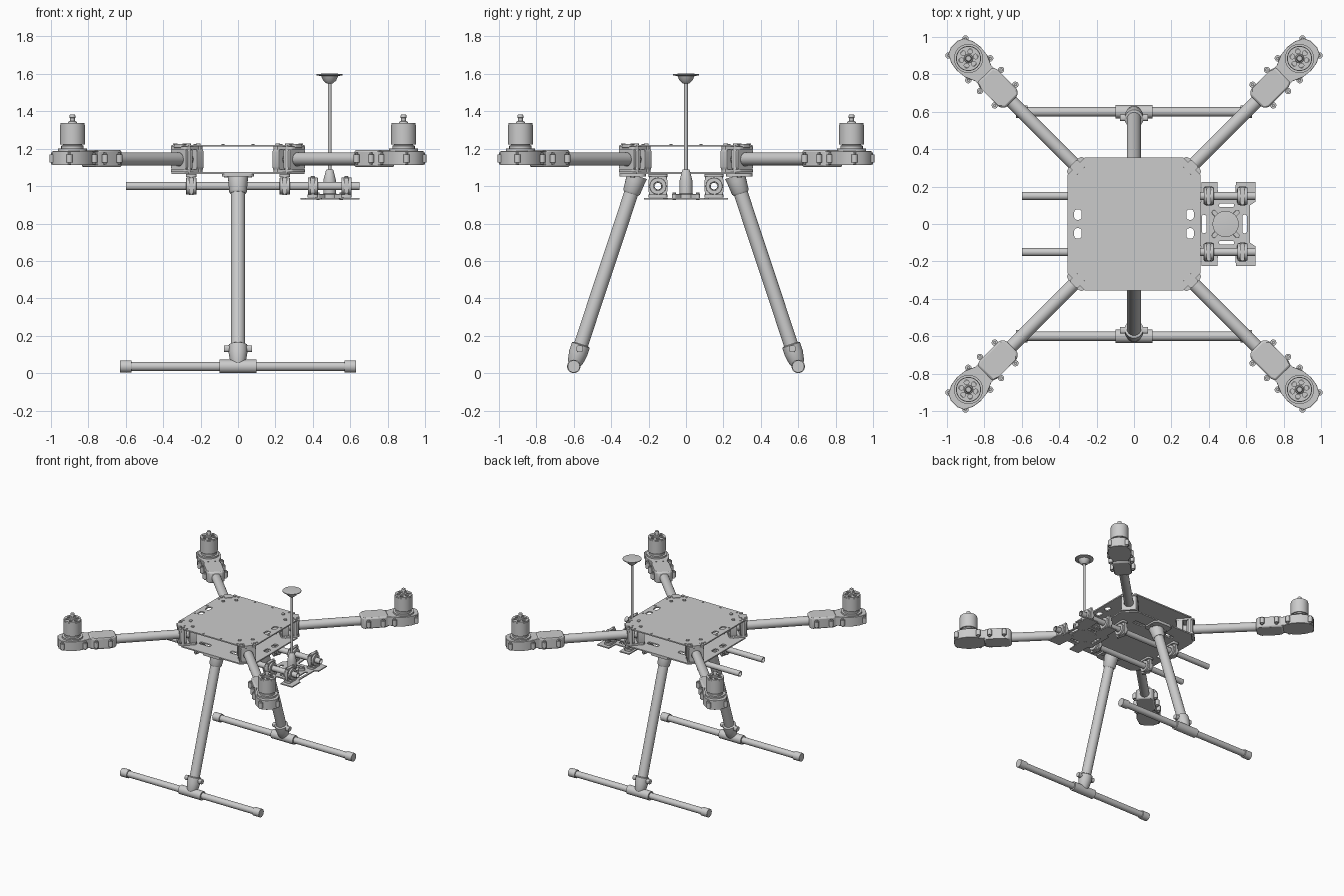
import bpy, bmesh
from math import sin, cos, pi, radians
from mathutils import Matrix, Vector

if "Cube" in bpy.data.objects:
    bpy.data.objects.remove(bpy.data.objects["Cube"])

I = Matrix.Identity(4)


def T(x, y, z):
    return Matrix.Translation((x, y, z))


def circle(r, cx=0, cy=0, n=24):
    return [(cx + r * cos(2 * pi * i / n), cy + r * sin(2 * pi * i / n)) for i in range(n)]


def rrect(w, h, r, cx=0, cy=0, n=4):
    pts = []
    for k, (sx, sy) in enumerate([(1, 1), (-1, 1), (-1, -1), (1, -1)]):
        for i in range(n + 1):
            a = (k + i / n) * pi / 2
            pts.append((cx + sx * (w / 2 - r) + r * cos(a), cy + sy * (h / 2 - r) + r * sin(a)))
    return pts


def ext(name, outlines, t, M=I, bevel=0):
    """Fill 2D outlines (inner ones are holes) and extrude t along local z."""
    cu = bpy.data.curves.new(name, 'CURVE')
    cu.dimensions, cu.fill_mode, cu.extrude = '2D', 'BOTH', t / 2
    for pts in outlines:
        s = cu.splines.new('POLY')
        s.points.add(len(pts) - 1)
        for p, (x, y) in zip(s.points, pts):
            p.co = (x, y, 0, 1)
        s.use_cyclic_u = True
    tmp = bpy.data.objects.new(name + "_outline", cu)
    me = bpy.data.meshes.new_from_object(tmp)
    bpy.data.objects.remove(tmp)
    bm = bmesh.new()
    bm.from_mesh(me)
    bmesh.ops.remove_doubles(bm, verts=bm.verts, dist=1e-5)
    return finish(name, bm, M, bevel)


def finish(name, bm, M, bevel=0):
    bmesh.ops.recalc_face_normals(bm, faces=bm.faces)
    me = bpy.data.meshes.new(name)
    bm.to_mesh(me)
    bm.free()
    ob = bpy.data.objects.new(name, me)
    bpy.context.collection.objects.link(ob)
    ob.matrix_world = M
    if bevel:
        b = ob.modifiers.new("bevel", 'BEVEL')
        b.width, b.segments, b.limit_method, b.angle_limit = bevel, 2, 'ANGLE', radians(40)
    return ob


def lathe(name, prof, M=I, n=24):
    """Revolve (radius, z) points and cap both ends."""
    bm = bmesh.new()
    rings = [[bm.verts.new((r * cos(2 * pi * i / n), r * sin(2 * pi * i / n), z)) for i in range(n)]
             for r, z in prof]
    for a, b in zip(rings, rings[1:]):
        for i in range(n):
            bm.faces.new((a[i], a[(i + 1) % n], b[(i + 1) % n], b[i]))
    bm.faces.new(rings[0])
    bm.faces.new(rings[-1])
    return finish(name, bm, M)


def along(p, q):
    p, q = Vector(p), Vector(q)
    return Matrix.Translation((p + q) / 2) @ (q - p).to_track_quat('Z', 'Y').to_matrix().to_4x4(), (q - p).length


def bar(name, outlines, p, q, M=I, bevel=0):
    A, length = along(p, q)
    return ext(name, outlines, length, M @ A, bevel)


def tube(name, p, q, r, M=I, wall=0.8):
    return bar(name, [circle(r), circle(r * wall)], p, q, M)


def rod(name, p, q, r, M=I, n=16):
    return bar(name, [circle(r, n=n)], p, q, M)


# body plates with slots along the sides
H, C = 0.355, 0.265
plate = [(H, -C), (H, C), (C, H), (-C, H), (-H, C), (-H, -C), (-C, -H), (C, -H)]
side_slots = [rrect(0.04, 0.055, 0.015, sx * 0.3, sy * 0.05) for sx in (-1, 1) for sy in (-1, 1)]
end_slots = [rrect(0.1, 0.035, 0.012, sx * 0.14, sy * 0.225) for sx in (-1, 1) for sy in (-1, 1)]
ext("top_plate", [plate] + side_slots, 0.01, T(0, 0, 1.216))
ext("bottom_plate", [plate] + side_slots + end_slots, 0.01, T(0, 0, 1.07))

# plate screws
for k in range(4):
    R = Matrix.Rotation(k * pi / 2, 4, 'Z')
    for y in (-0.23, -0.08, 0.08, 0.23):
        rod("plate_screw", (0.335, y, 1.22), (0.335, y, 1.225), 0.008, R, 10)

# four arms, each built along local +x
for k in range(4):
    R = Matrix.Rotation(pi / 4 + k * pi / 2, 4, 'Z')
    tube("arm_tube", (0.33, 0, 1.145), (1.05, 0, 1.145), 0.035, R)
    for d0, d1, w in ((0.325, 0.375, 0.13), (0.4, 0.45, 0.115)):
        bar("arm_clamp", [rrect(w, 0.136, 0.03), circle(0.036)], (d0, 0, 1.143), (d1, 0, 1.143), R, 0.005)
    for z in (1.082, 1.204):
        ext("arm_clamp_flange", [rrect(0.14, 0.12, 0.02)], 0.014, R @ T(0.388, 0, z))
    for y in (-0.05, 0.05):
        for d in (0.35, 0.425):
            rod("arm_clamp_bolt", (d, y, 1.065), (d, y, 1.228), 0.013, R, 12)
    ext("arm_hinge_cap", [rrect(0.06, 0.06, 0.01)], 0.02, R @ T(0.43, 0, 1.215), 0.004)

    # motor mount: tube clamp, tapering head, screw ears
    ext("motor_mount_clamp", [[(0.925, -0.045), (0.95, -0.068), (1.1, -0.068), (1.13, -0.055),
                               (1.13, 0.055), (1.1, 0.068), (0.95, 0.068), (0.925, 0.045)]],
        0.09, R @ T(0, 0, 1.147), 0.02)
    head = [(1.1, -0.06), (1.14, -0.06), (1.19, -0.083), (1.25, -0.09), (1.3, -0.082), (1.345, -0.058),
            (1.36, -0.025)]
    ext("motor_mount_head", [head + [(x, -y) for x, y in reversed(head)]], 0.075, R @ T(0, 0, 1.15), 0.015)
    ext("motor_mount_base", [circle(0.078, 1.2516)], 0.02, R @ T(0, 0, 1.19))
    for s in (-1, 1):
        for d, w in ((0.975, 0.078), (1.085, 0.08), (1.17, 0.083), (1.338, 0.064)):
            rod("mount_ear", (d, s * w, 1.125), (d, s * w, 1.17), 0.017, R, 14)
            rod("mount_ear_screw", (d, s * w, 1.115), (d, s * w, 1.18), 0.008, R, 10)

    # motor with spoked bell
    Mo = R @ T(1.2516, 0, 0)
    lathe("motor_stator", [(0.06, 1.195), (0.06, 1.215), (0.05, 1.22), (0.05, 1.32)], Mo)
    ext("motor_bell", [circle(0.067, n=32), circle(0.057, n=32)], 0.105, Mo @ T(0, 0, 1.275))
    holes = [circle(0.013, 0.04 * cos(a * pi / 3), 0.04 * sin(a * pi / 3), 10) for a in range(6)]
    ext("motor_bell_top", [circle(0.065, n=32)] + holes, 0.012, Mo @ T(0, 0, 1.332))
    lathe("motor_shaft", [(0.025, 1.335), (0.022, 1.345), (0.013, 1.348), (0.013, 1.365), (0.017, 1.366),
                          (0.014, 1.382)], Mo, 16)

# landing gear, both sides
for s in (-1, 1):
    top, foot = Vector((0, s * 0.262, 1.055)), Vector((0, s * 0.6, 0.036))
    d = (foot - top).normalized()
    tube("leg_tube", top, foot - d * 0.05, 0.038)
    ext("leg_socket_flange", [rrect(0.17, 0.14, 0.03)], 0.014, T(0, s * 0.285, 1.059))
    A, L = along(top, foot)
    lathe("leg_socket", [(0.056, -L / 2), (0.052, -L / 2 + 0.03), (0.047, -L / 2 + 0.09), (0.04, -L / 2 + 0.1)], A)
    for sx in (-1, 1):
        rod("leg_socket_bolt", (sx * 0.065, s * 0.285, 1.045), (sx * 0.065, s * 0.285, 1.066), 0.011)
    # foot tee
    lathe("leg_foot_collar", [(0.039, L / 2 - 0.125), (0.05, L / 2 - 0.12), (0.05, L / 2 - 0.075),
                              (0.042, L / 2 - 0.03), (0.03, L / 2)], A)
    p = foot - d * 0.1
    for sx in (-1, 1):
        bar("foot_clamp_ear", [rrect(0.035, 0.035, 0.012)], p + Vector((sx * 0.035, 0, 0)),
            p + Vector((sx * 0.075, 0, 0)), bevel=0.004)
    rod("foot_tee", (-0.1, s * 0.6, 0.036), (0.1, s * 0.6, 0.036), 0.036, n=24)
    tube("skid_tube", (-0.62, s * 0.6, 0.036), (0.62, s * 0.6, 0.036), 0.025)
    for sx in (-1, 1):
        bar("skid_end_cap", [circle(0.033)], (sx * 0.57, s * 0.6, 0.036), (sx * 0.632, s * 0.6, 0.036), bevel=0.006)

    # payload rails and their hangers
    y = s * 0.15
    tube("payload_rail", (-0.6, y, 1.0), (0.65, y, 1.0), 0.022)
    for x in (-0.25, 0.25, 0.4, 0.58):
        bar("rail_hanger_ring", [circle(0.045), circle(0.023)], (x - 0.027, y, 1.0), (x + 0.027, y, 1.0), bevel=0.005)
        bar("rail_hanger_web", [rrect(0.1, 0.1, 0.02), circle(0.023)], (x - 0.012, y, 1.002), (x + 0.012, y, 1.002))
        zf = 1.056 if x < 0.3 else 0.947
        ext("rail_hanger_foot", [rrect(0.056, 0.1, 0.015)], 0.016, T(x, y, zf), 0.003)
        for e in (-1, 1):
            rod("rail_hanger_screw", (x, y + e * 0.04, 0.952), (x, y + e * 0.04, 1.055), 0.009, n=10)

# antenna tray under the rails
half = [(0.36, -0.225), (0.445, -0.225), (0.45, -0.14), (0.54, -0.14), (0.545, -0.225), (0.65, -0.225)]
tray = half + [(0.65, -0.12), (0.62, -0.1), (0.62, 0.1), (0.65, 0.12)] + [(x, -y) for x, y in reversed(half)] \
    + [(0.36, 0.12), (0.335, 0.1), (0.335, -0.1), (0.36, -0.12)]
slots = [rrect(0.025, 0.1, 0.012, x) for x in (0.375, 0.592)] + [rrect(0.08, 0.02, 0.008, 0.495, y) for y in (-0.1, 0.1)]
ext("antenna_tray", [tray] + slots, 0.009, T(0, 0, 0.932), 0.001)

# antenna base, mast and dish
G = T(0.49, 0, 0)
lathe("antenna_base", [(0.05, 0.936), (0.05, 0.955), (0.034, 0.96), (0.034, 1.03), (0.02, 1.085), (0.015, 1.09)], G)
for k in range(4):
    R = G @ Matrix.Rotation(pi / 4 + k * pi / 2, 4, 'Z')
    ext("antenna_base_arm", [rrect(0.08, 0.024, 0.011, 0.06)], 0.02, R @ T(0, 0, 0.947), 0.003)
    rod("antenna_base_screw", (0.088, 0, 0.925), (0.088, 0, 0.965), 0.009, R, 10)
rod("antenna_mast", (0.49, 0, 1.08), (0.49, 0, 1.57), 0.01)
lathe("antenna_dish", [(0.018, 1.55), (0.035, 1.565), (0.045, 1.588), (0.07, 1.593), (0.07, 1.599), (0.03, 1.602)], G, 32)

# smooth round surfaces, keep sharp edges
for ob in bpy.context.scene.objects:
    ob.select_set(True)
bpy.context.view_layer.objects.active = bpy.context.scene.objects[0]
bpy.ops.object.shade_smooth_by_angle(angle=radians(35))
